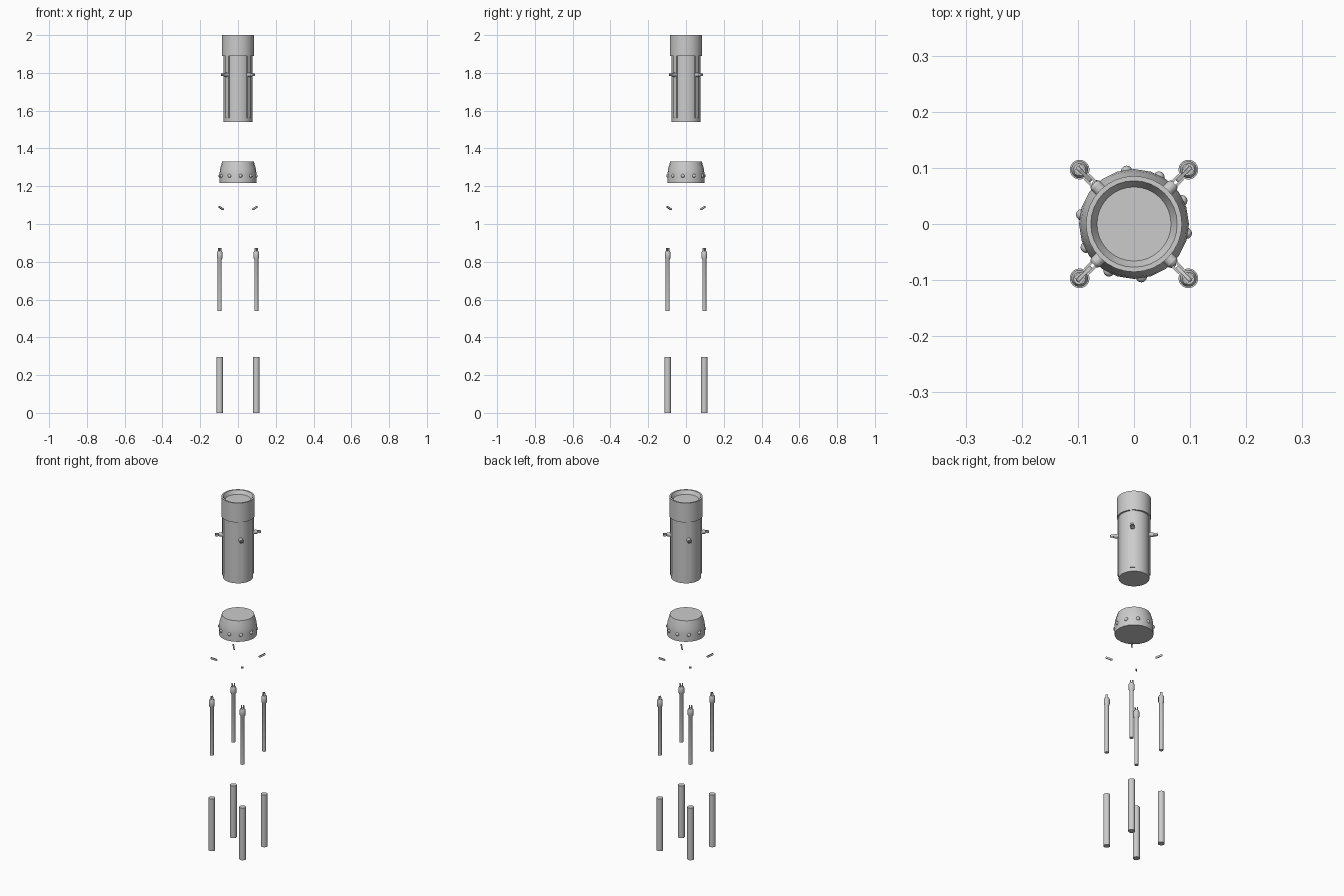
import bpy, bmesh, math
from mathutils import Vector, Matrix

if "Cube" in bpy.data.objects:
    bpy.data.objects.remove(bpy.data.objects["Cube"])

gray = bpy.data.materials.new("light_gray")
gray.diffuse_color = (0.6, 0.6, 0.6, 1)
gray.use_nodes = True
gray.node_tree.nodes["Principled BSDF"].inputs["Base Color"].default_value = gray.diffuse_color


def finish(name, bm):
    bmesh.ops.recalc_face_normals(bm, faces=bm.faces[:])
    me = bpy.data.meshes.new(name)
    bm.to_mesh(me)
    bm.free()
    me.materials.append(gray)
    ob = bpy.data.objects.new(name, me)
    bpy.context.collection.objects.link(ob)
    bpy.ops.object.select_all(action='DESELECT')
    ob.select_set(True)
    bpy.context.view_layer.objects.active = ob
    bpy.ops.object.shade_smooth_by_angle(angle=math.radians(30))
    return ob


def lathe(bm, profile, sides, mat=Matrix()):
    """Closed turned solid from (radius, height) points, capped at both ends."""
    rings = [[bm.verts.new(mat @ Vector((r * math.cos(2 * math.pi * i / sides),
                                         r * math.sin(2 * math.pi * i / sides), z)))
              for i in range(sides)] for r, z in profile]
    for a, b in zip(rings, rings[1:]):
        for i in range(sides):
            j = (i + 1) % sides
            bm.faces.new((a[i], a[j], b[j], b[i]))
    bm.faces.new(rings[0][::-1])
    bm.faces.new(rings[-1])


def box(bm, lo, hi, mat=Matrix()):
    lo, hi = Vector(lo), Vector(hi)
    scale = Matrix.Diagonal((*(hi - lo), 1))
    bmesh.ops.create_cube(bm, size=1, matrix=mat @ Matrix.Translation((lo + hi) / 2) @ scale)


# Upper barrel with wide collar and shallow dished top
bm = bmesh.new()
lathe(bm, [(.077, 1.54), (.077, 1.89), (.0855, 1.89), (.0855, 2.0),
           (.077, 2.0), (.066, 1.98)], 32)
finish("barrel", bm)

# Tapered base with a ring of rivets
bm = bmesh.new()
lathe(bm, [(.098, 1.217), (.098, 1.265), (.095, 1.29), (.084, 1.33)], 20)
finish("tapered_base", bm)
bm = bmesh.new()
for i in range(10):
    a = math.radians(98 + 36 * i)
    bmesh.ops.create_uvsphere(bm, u_segments=12, v_segments=8, radius=.01,
                              matrix=Matrix.Translation((.095 * math.cos(a), .095 * math.sin(a), 1.255)))
finish("rivets", bm)

R = .137  # distance of the legs from the centre axis
for n in range(4):
    spin = Matrix.Rotation(math.radians(45 + 90 * n), 4, 'Z')
    leg = spin @ Matrix.Translation((R, 0, 0))

    # Guide rail on the barrel
    bm = bmesh.new()
    box(bm, (.06, -.012, 1.56), (.082, .012, 1.89), spin)
    finish("guide_rail", bm)

    # Round lug ending in a two-pronged fork
    bm = bmesh.new()
    lug = spin @ Matrix.Translation((0, 0, 1.79)) @ Matrix.Rotation(math.pi / 2, 4, 'Y')
    lathe(bm, [(.011, .07), (.011, .097), (.008, .102)], 16, lug)
    for s in (-1, 1):
        box(bm, (.1, s * .005 - .002, 1.784), (.119, s * .005 + .002, 1.796), spin)
    finish("lug", bm)

    # Small slanted link
    bm = bmesh.new()
    tilt = spin @ Matrix.Translation((.126, 0, 1.084)) @ Matrix.Rotation(math.radians(-24), 4, 'Y')
    box(bm, (-.014, -.003, -.005), (.014, .003, .005), tilt)
    for s in (-1, 1):
        lathe(bm, [(.005, -.003), (.005, .003)], 12,
              tilt @ Matrix.Translation((s * .014, 0, 0)) @ Matrix.Rotation(math.pi / 2, 4, 'X'))
    finish("link", bm)

    # Piston rod with collar and fork
    bm = bmesh.new()
    lathe(bm, [(.0105, .54), (.0105, .812), (.015, .82), (.015, .848), (.011, .856)], 20, leg)
    for s in (-1, 1):
        box(bm, (-.006, s * .006 - .0025, .85), (.006, s * .006 + .0025, .872), leg)
    finish("piston_rod", bm)

    # Lower leg tube
    bm = bmesh.new()
    lathe(bm, [(.0175, 0), (.0175, .296)], 24, leg)
    finish("leg_tube", bm)
